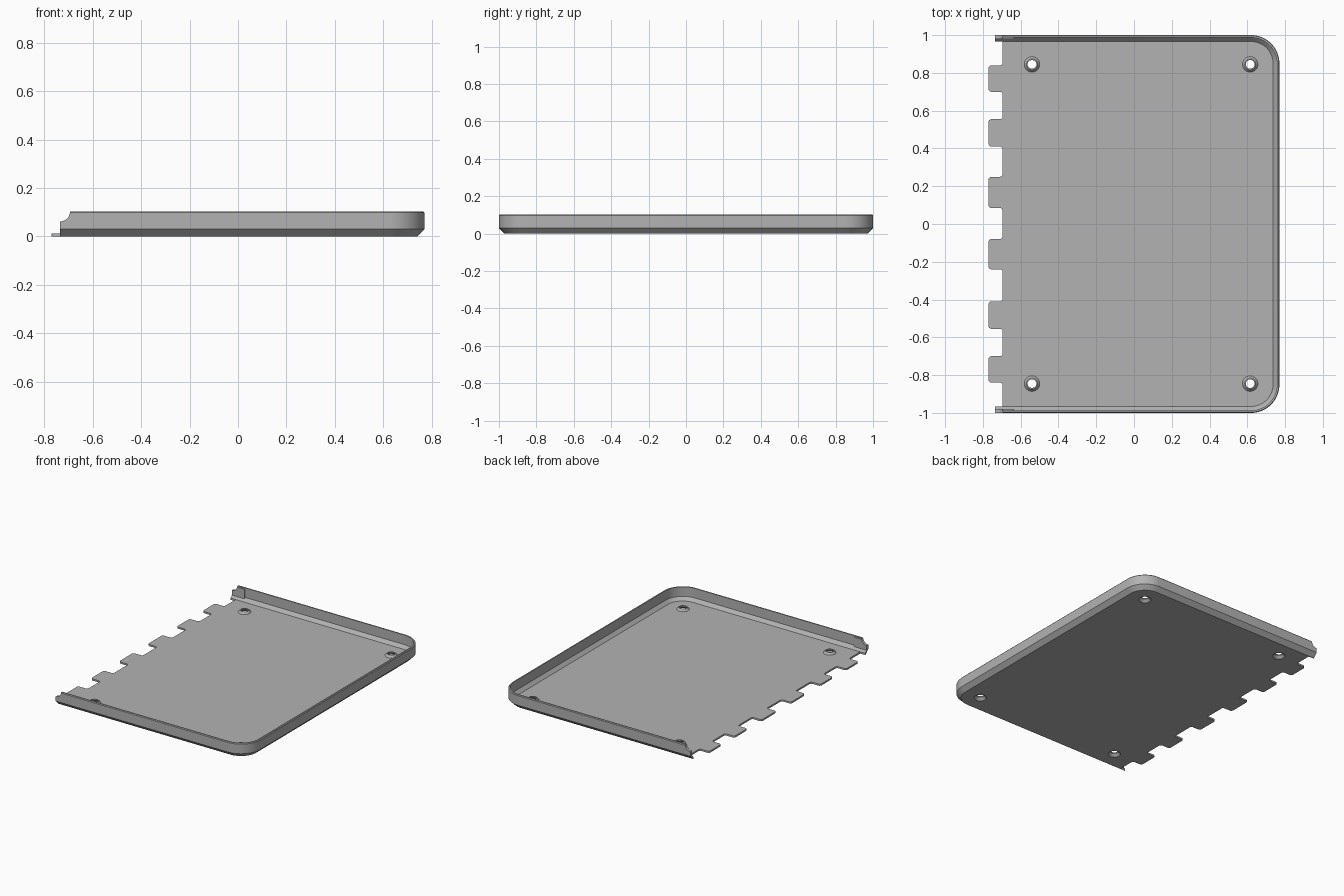
import bpy, bmesh, math
from mathutils import Matrix, Vector

if "Cube" in bpy.data.objects:
    bpy.data.objects.remove(bpy.data.objects["Cube"])

grey = bpy.data.materials.new("plain grey")
grey.use_nodes = True
COLOUR = (0.45, 0.45, 0.45, 1)
grey.diffuse_color = COLOUR
grey.node_tree.nodes["Principled BSDF"].inputs["Base Color"].default_value = COLOUR

RIGHT, HALF, RADIUS = 0.77, 1.0, 0.15
WALL_END, NOTCH_X, TAB_X = -0.735, -0.695, -0.77
FLOOR, TOP, RIM_INSET = 0.012, 0.103, 0.034
HOLE_R = 0.041
HOLES = [(x, y) for x in (-0.54, 0.615) for y in (-0.845, 0.845)]


def make_object(name, bm):
    bmesh.ops.recalc_face_normals(bm, faces=bm.faces)
    mesh = bpy.data.meshes.new(name)
    bm.to_mesh(mesh)
    bm.free()
    obj = bpy.data.objects.new(name, mesh)
    bpy.context.collection.objects.link(obj)
    mesh.materials.append(grey)
    return obj


def smooth(obj):
    bpy.ops.object.select_all(action="DESELECT")
    obj.select_set(True)
    bpy.context.view_layer.objects.active = obj
    bpy.ops.object.shade_smooth_by_angle(angle=math.radians(25))


def u_path(inset, start_x, steps=16):
    """Front edge, two rounded right corners, back edge."""
    r = RADIUS - inset
    cx, cy = RIGHT - RADIUS, HALF - RADIUS
    arc = [(cx + r * math.sin(a), cy + r * math.cos(a))
           for a in (math.pi / 2 * i / steps for i in range(steps + 1))]
    back = [(start_x, HALF - inset)] + arc
    return [(x, -y) for x, y in back] + back[::-1]


def rounded(points, r, steps=4):
    """Round each inner point of an open right-angled path."""
    out = [points[0]]
    for a, b, c in zip(points, points[1:], points[2:]):
        a, b, c = Vector(a), Vector(b), Vector(c)
        p, q = b + (a - b).normalized() * r, b + (c - b).normalized() * r
        centre = p + q - b
        for i in range(steps + 1):
            t = math.pi / 2 * i / steps
            out.append(tuple(centre + (p - centre) * math.cos(t) + (q - centre) * math.sin(t)))
    return out + [points[-1]]


def loft(bm, rings, ring_closed):
    """Join a closed loop of vertex rings with quads."""
    rows = [[bm.verts.new(p) for p in ring] for ring in rings]
    n = len(rows[0])
    for a, b in zip(rows, rows[1:] + rows[:1]):
        for i in range(n if ring_closed else n - 1):
            j = (i + 1) % n
            bm.faces.new((a[i], a[j], b[j], b[i]))
    return rows


# Rim: a thin chamfered wall swept round three sides
section = [(RIM_INSET, 0), (0.03, 0), (0, 0.03), (0, TOP - 0.005), (0.004, TOP),
           (0.013, TOP), (0.013, 0.035), (RIM_INSET, FLOOR)]
bm = bmesh.new()
rows = loft(bm, [[(x, y, z) for x, y in u_path(d, WALL_END)] for d, z in section], False)
for end in (0, -1):
    bm.faces.new([row[end] for row in rows])
rim = make_object("rim_wall", bm)

# Scooped hinge relief at the open ends of the rim
bm = bmesh.new()
placement = Matrix.Translation((WALL_END, 0, TOP)) @ Matrix.Rotation(math.pi / 2, 4, "X")
bmesh.ops.create_cone(bm, cap_ends=True, segments=48, radius1=0.041, radius2=0.041,
                      depth=3, matrix=placement)
cutter = make_object("hinge_relief_cutter", bm)
cutter.hide_render = True
cutter.hide_viewport = True


def cut_relief(obj):
    mod = obj.modifiers.new("hinge relief", "BOOLEAN")
    mod.operation, mod.solver, mod.object = "DIFFERENCE", "EXACT", cutter


smooth(rim)
cut_relief(rim)

# Small stiffeners inside the open ends of the rim
for name, side in (("front_stiffener", -1), ("back_stiffener", 1)):
    bm = bmesh.new()
    bmesh.ops.create_cube(bm, size=1)
    bmesh.ops.scale(bm, verts=bm.verts, vec=(0.1, 0.008, 0.07))
    bmesh.ops.translate(bm, verts=bm.verts, vec=(WALL_END + 0.05, side * (HALF - 0.0155), 0.06))
    cut_relief(make_object(name, bm))

# Floor plate with hinge tabs along the open edge and round openings
tabs = [(-0.84, -0.70), (-0.555, -0.41), (-0.24, -0.08), (0.085, 0.25), (0.41, 0.555), (0.70, 0.84)]
edge = [(NOTCH_X, HALF - RIM_INSET)]
for low, high in reversed(tabs):
    edge += [(NOTCH_X, high), (TAB_X, high), (TAB_X, low), (NOTCH_X, low)]
edge.append((NOTCH_X, RIM_INSET - HALF))
outline = u_path(RIM_INSET, NOTCH_X) + rounded(edge, 0.015)[1:-1]


def circle(r, z, x, y, n=32):
    return [(x + r * math.cos(2 * math.pi * i / n), y + r * math.sin(2 * math.pi * i / n), z)
            for i in range(n)]


bm = bmesh.new()
for loop in [[(x, y, 0) for x, y in outline]] + [circle(HOLE_R, 0, x, y) for x, y in HOLES]:
    verts = [bm.verts.new(p) for p in loop]
    for a, b in zip(verts, verts[1:] + verts[:1]):
        bm.edges.new((a, b))
bmesh.ops.triangle_fill(bm, use_beauty=True, use_dissolve=False, edges=bm.edges[:])
top = bmesh.ops.extrude_face_region(bm, geom=bm.faces[:])["geom"]
bmesh.ops.translate(bm, verts=[v for v in top if isinstance(v, bmesh.types.BMVert)], vec=(0, 0, FLOOR))
smooth(make_object("floor_plate", bm))

# Raised screw dimples, countersunk from below
dimple = [(HOLE_R, 0), (0.023, 0.018), (0.023, 0.026), (0.029, 0.026), (HOLE_R, FLOOR)]
for i, (x, y) in enumerate(HOLES):
    bm = bmesh.new()
    loft(bm, [circle(r, z, x, y) for r, z in dimple], True)
    smooth(make_object(f"screw_dimple_{i + 1}", bm))
